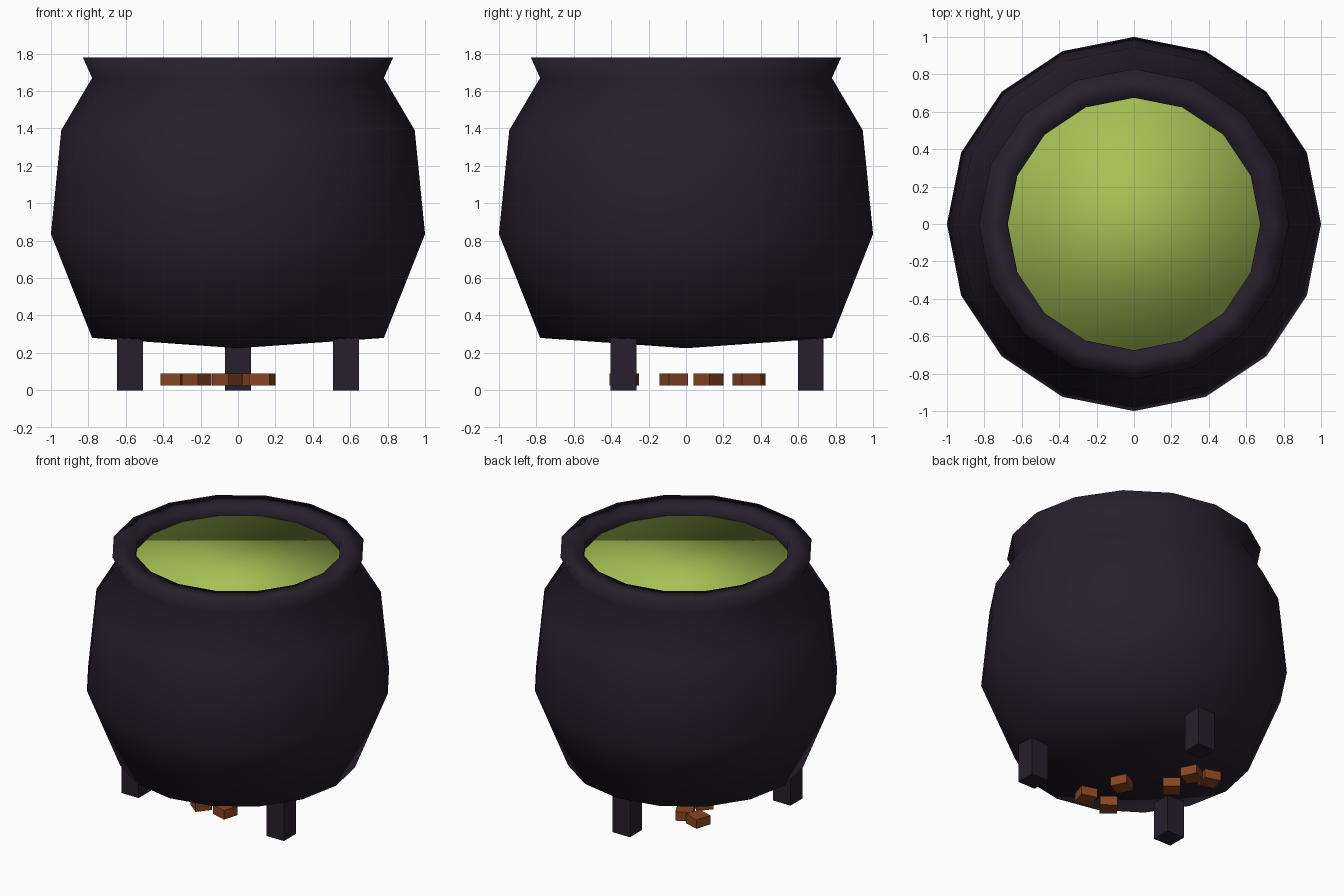
import bpy, bmesh, math
from mathutils import Matrix

if "Cube" in bpy.data.objects:
    bpy.data.objects.remove(bpy.data.objects["Cube"])

SIDES = 16


def material(name, rgb):
    m = bpy.data.materials.new(name)
    m.diffuse_color = (*rgb, 1)
    m.use_nodes = True
    m.node_tree.nodes["Principled BSDF"].inputs["Base Color"].default_value = m.diffuse_color
    return m


def make_object(name, bm, mat, smooth=False):
    bmesh.ops.recalc_face_normals(bm, faces=bm.faces)
    for f in bm.faces:
        f.smooth = smooth
    me = bpy.data.meshes.new(name)
    bm.to_mesh(me)
    bm.free()
    me.materials.append(mat)
    ob = bpy.data.objects.new(name, me)
    bpy.context.collection.objects.link(ob)
    return ob


def lathe(name, profile, mat):
    """Spin (radius, z) points around z, with smooth shading."""
    bm = bmesh.new()
    verts = [bm.verts.new((r, 0, z)) for r, z in profile]
    edges = [bm.edges.new(p) for p in zip(verts, verts[1:])]
    bmesh.ops.spin(bm, geom=verts + edges, cent=(0, 0, 0), axis=(0, 0, 1),
                   angle=2 * math.pi, steps=SIDES, use_merge=True)
    bmesh.ops.remove_doubles(bm, verts=bm.verts, dist=1e-4)
    return make_object(name, bm, mat, True)


def box(name, center, size, mat, turn=0):
    bm = bmesh.new()
    bmesh.ops.create_cube(bm, size=1, matrix=Matrix.Diagonal((*size, 1)))
    ob = make_object(name, bm, mat)
    ob.location = center
    ob.rotation_euler.z = math.radians(turn)
    return ob


iron = material("dark_iron", (0.020, 0.014, 0.025))
green = material("green_brew", (0.38, 0.53, 0.09))
ember = material("ember_brown", (0.25, 0.06, 0.015))

# pot: rounded belly, pinched neck, flared lip and short inner wall
lathe("pot", [(0, 0.225), (0.78, 0.28), (1.0, 0.835), (0.945, 1.39),
              (0.78, 1.67), (0.83, 1.78), (0.675, 1.78), (0.675, 1.70)], iron)

# liquid: smooth-shaded plug just below the lip
bm = bmesh.new()
bmesh.ops.create_cone(bm, cap_ends=True, segments=SIDES, radius1=0.675,
                      radius2=0.675, depth=0.1,
                      matrix=Matrix.Translation((0, 0, 1.655)))
# line the corners up with the pot
a = math.atan2(bm.verts[:][0].co.y, bm.verts[:][0].co.x)
bmesh.ops.rotate(bm, verts=bm.verts, matrix=Matrix.Rotation(-a, 3, 'Z'))
make_object("liquid", bm, green, True)

# three square feet, one at the back
for i in range(3):
    t = math.radians(90 + 120 * i)
    box(f"foot_{i + 1}", (0.667 * math.cos(t), 0.667 * math.sin(t), 0.16),
        (0.138, 0.138, 0.32), iron)

# scattered embers: x, y, turn
for i, (x, y, turn) in enumerate([(0.13, -0.33, 73), (-0.06, -0.33, 52),
                                  (0.05, -0.065, 27), (-0.22, 0.12, 50),
                                  (-0.22, 0.325, 27), (-0.345, 0.355, 73)]):
    box(f"ember_{i + 1}", (x, y, 0.058), (0.113, 0.113, 0.065), ember, turn)
